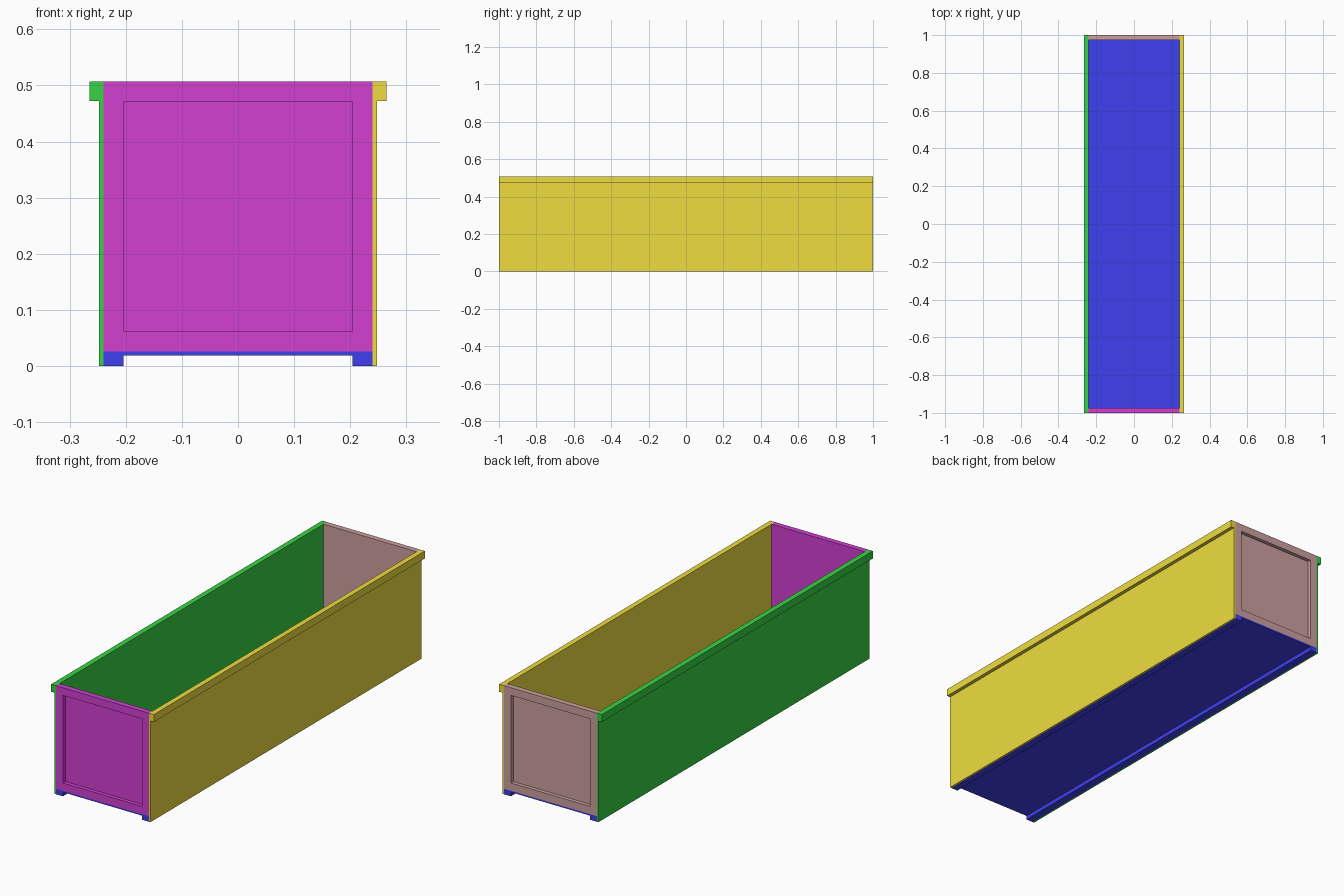
import bpy, bmesh
from mathutils import Vector

if "Cube" in bpy.data.objects:
    bpy.data.objects.remove(bpy.data.objects["Cube"])

HALF_LEN = 1.0      # half length along y
IN, WALL, LIP = 0.24, 0.248, 0.265   # inner face, outer face, rim edge
TOP, LIP_Z = 0.507, 0.472
FLOOR, FLOOR_UNDER, RUN_IN = 0.026, 0.019, 0.204
END_T, RECESS, FRAME = 0.026, 0.018, 0.036


def finish(bm, name, color):
    bmesh.ops.recalc_face_normals(bm, faces=bm.faces[:])
    mesh = bpy.data.meshes.new(name)
    bm.to_mesh(mesh)
    bm.free()
    mat = bpy.data.materials.new(name + "_paint")
    mat.diffuse_color = (*color, 1)
    mat.use_nodes = True
    mat.node_tree.nodes["Principled BSDF"].inputs["Base Color"].default_value = mat.diffuse_color
    mesh.materials.append(mat)
    obj = bpy.data.objects.new(name, mesh)
    bpy.context.collection.objects.link(obj)
    return obj


def extrude_profile(points, y0, y1):
    """Closed x-z outline swept along y; returns the bmesh and its y0 face."""
    bm = bmesh.new()
    face = bm.faces.new([bm.verts.new((x, y0, z)) for x, z in points])
    res = bmesh.ops.extrude_face_region(bm, geom=[face], use_keep_orig=True)
    verts = [g for g in res["geom"] if isinstance(g, bmesh.types.BMVert)]
    bmesh.ops.translate(bm, verts=verts, vec=(0, y1 - y0, 0))
    return bm, face


# Floor tray with two runners underneath
floor = [(-IN, 0), (-RUN_IN, 0), (-RUN_IN, FLOOR_UNDER), (RUN_IN, FLOOR_UNDER),
         (RUN_IN, 0), (IN, 0), (IN, FLOOR), (-IN, FLOOR)]
bm, _ = extrude_profile(floor, -HALF_LEN, HALF_LEN)
finish(bm, "floor", (0.05, 0.05, 0.87))

# Long side walls with an overhanging top rim
side = [(IN, 0), (WALL, 0), (WALL, LIP_Z), (LIP, LIP_Z), (LIP, TOP), (IN, TOP)]
for name, s, color in (("right_wall", 1, (0.86, 0.72, 0.05)),
                       ("left_wall", -1, (0.04, 0.65, 0.06))):
    bm, _ = extrude_profile([(s * x, z) for x, z in side], -HALF_LEN, HALF_LEN)
    finish(bm, name, color)

# End panels with a recessed field on the outer face
end = [(-IN, FLOOR), (IN, FLOOR), (IN, TOP), (-IN, TOP)]
for name, s, color in (("front_end", -1, (0.65, 0.05, 0.65)),
                       ("back_end", 1, (0.61, 0.35, 0.35))):
    bm, outer = extrude_profile(end, s * HALF_LEN, s * (HALF_LEN - END_T))
    bmesh.ops.recalc_face_normals(bm, faces=bm.faces[:])
    bmesh.ops.inset_region(bm, faces=[outer], thickness=FRAME, use_even_offset=True)
    field = bmesh.ops.extrude_discrete_faces(bm, faces=[outer])["faces"][0]
    bmesh.ops.translate(bm, verts=field.verts[:], vec=Vector((0, -s * RECESS, 0)))
    finish(bm, name, color)
